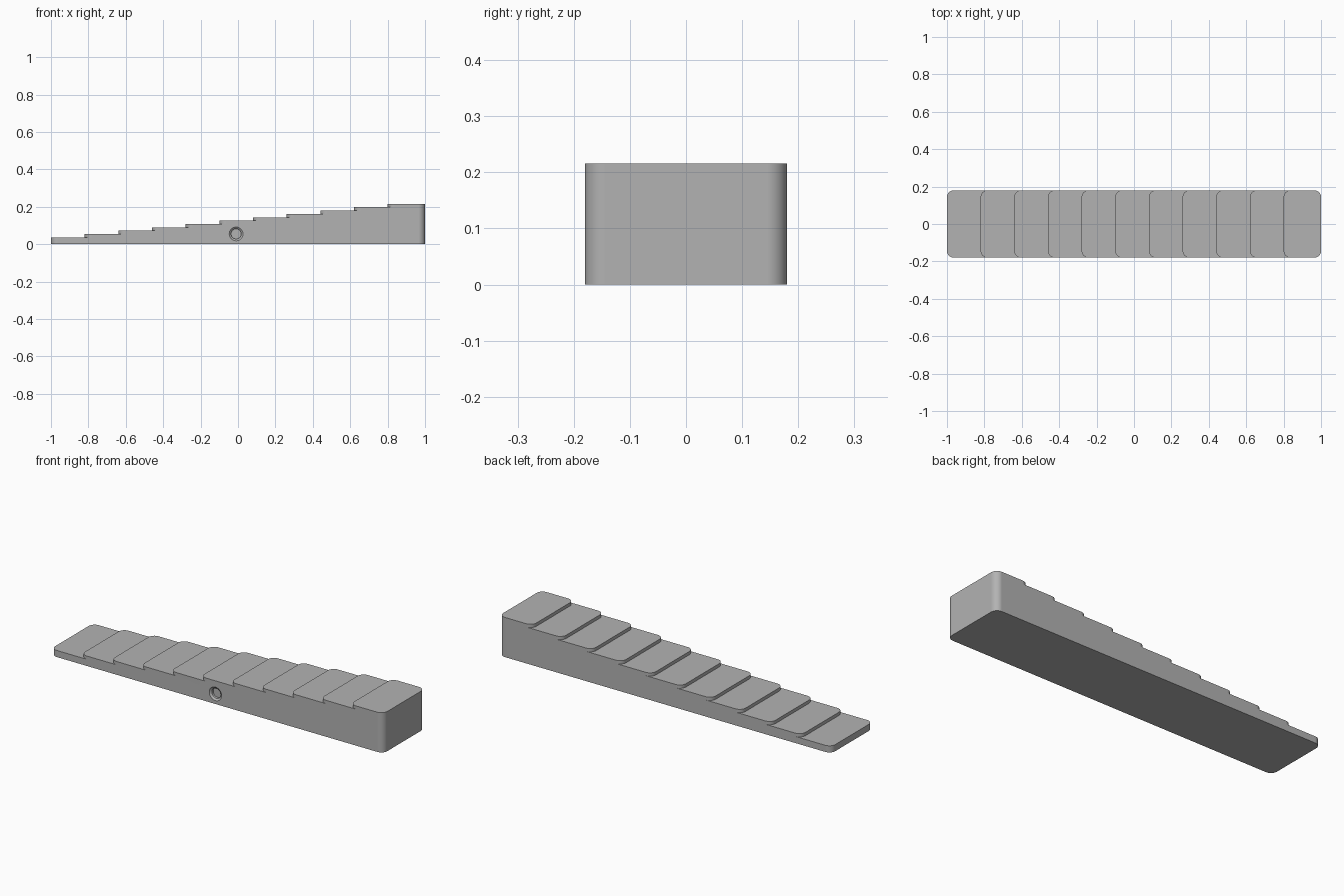
import bpy, bmesh
from math import sin, cos, pi, radians

cube = bpy.data.objects.get("Cube")
if cube:
    bpy.data.objects.remove(cube, do_unlink=True)

STEPS, PITCH, RISE = 11, 0.18, 0.018
HALF_Y, RADIUS, SEGS = 0.18, 0.036, 10

grey = bpy.data.materials.new("grey_plastic")
grey.use_nodes = True
colour = (0.45, 0.45, 0.45, 1)
grey.diffuse_color = colour
grey.node_tree.nodes["Principled BSDF"].inputs["Base Color"].default_value = colour


def make_object(name, bm):
    bmesh.ops.recalc_face_normals(bm, faces=bm.faces)
    mesh = bpy.data.meshes.new(name)
    bm.to_mesh(mesh)
    bm.free()
    mesh.materials.append(grey)
    obj = bpy.data.objects.new(name, mesh)
    bpy.context.collection.objects.link(obj)
    return obj


def rounded_end(bm, x, z, side):
    """Chain of vertices round one end, front to back; side is -1 left, 1 right."""
    arc = [k * pi / 2 / SEGS for k in range(SEGS + 1)]
    front = [(x - side * RADIUS * (1 - sin(a)), -HALF_Y + RADIUS * (1 - cos(a)))
             for a in arc]
    back = [(px, -py) for px, py in reversed(front)]
    return [bm.verts.new((px, py, z)) for px, py in front + back]


def strip(bm, low, high):
    for k in range(len(low) - 1):
        bm.faces.new((low[k], low[k + 1], high[k + 1], high[k]))


# Stepped body: rounded risers, treads, end wall, flat sides and base
bm = bmesh.new()
risers = []
for i in range(STEPS):
    x = -1 + i * PITCH
    low = rounded_end(bm, x, RISE * (i + 1) if i else 0, -1)
    high = rounded_end(bm, x, RISE * (i + 2), -1)
    strip(bm, low, high)
    risers.append((low, high))
end_low = rounded_end(bm, 1, 0, 1)
end_high = rounded_end(bm, 1, RISE * (STEPS + 1), 1)
strip(bm, end_low, end_high)

next_edges = [low for low, high in risers[1:]] + [end_high]
for (low, high), following in zip(risers, next_edges):
    bm.faces.new(high + following[::-1])
bm.faces.new(risers[0][0] + end_low[::-1])
for k in (0, -1):
    outline = [chain[k] for pair in risers for chain in pair]
    bm.faces.new(outline + [end_high[k], end_low[k]])
body = make_object("stepped_wedge", bm)

# Shallow chamfered round recess in the front
bm = bmesh.new()
rings = []
for y, r in ((-0.19, 0.037), (-HALF_Y, 0.037), (-0.172, 0.027), (-0.16, 0.027)):
    rings.append([bm.verts.new((-0.01 + r * cos(a), y, 0.055 + r * sin(a)))
                  for a in (k * 2 * pi / 32 for k in range(32))])
for a, b in zip(rings, rings[1:]):
    strip(bm, a + a[:1], b + b[:1])
bm.faces.new(rings[0])
bm.faces.new(rings[-1])
cutter = make_object("recess_cutter", bm)
cutter.hide_render = True

cut = body.modifiers.new("recess", "BOOLEAN")
cut.operation = "DIFFERENCE"
cut.solver = "EXACT"
cut.object = cutter
bpy.ops.object.select_all(action="DESELECT")
body.select_set(True)
bpy.context.view_layer.objects.active = body
bpy.ops.object.modifier_apply(modifier=cut.name)
bpy.data.objects.remove(cutter, do_unlink=True)

# Smooth corners with crisp step edges
bpy.ops.object.shade_smooth_by_angle(angle=radians(30))
weighted = body.modifiers.new("flat_faces", "WEIGHTED_NORMAL")
weighted.keep_sharp = True
